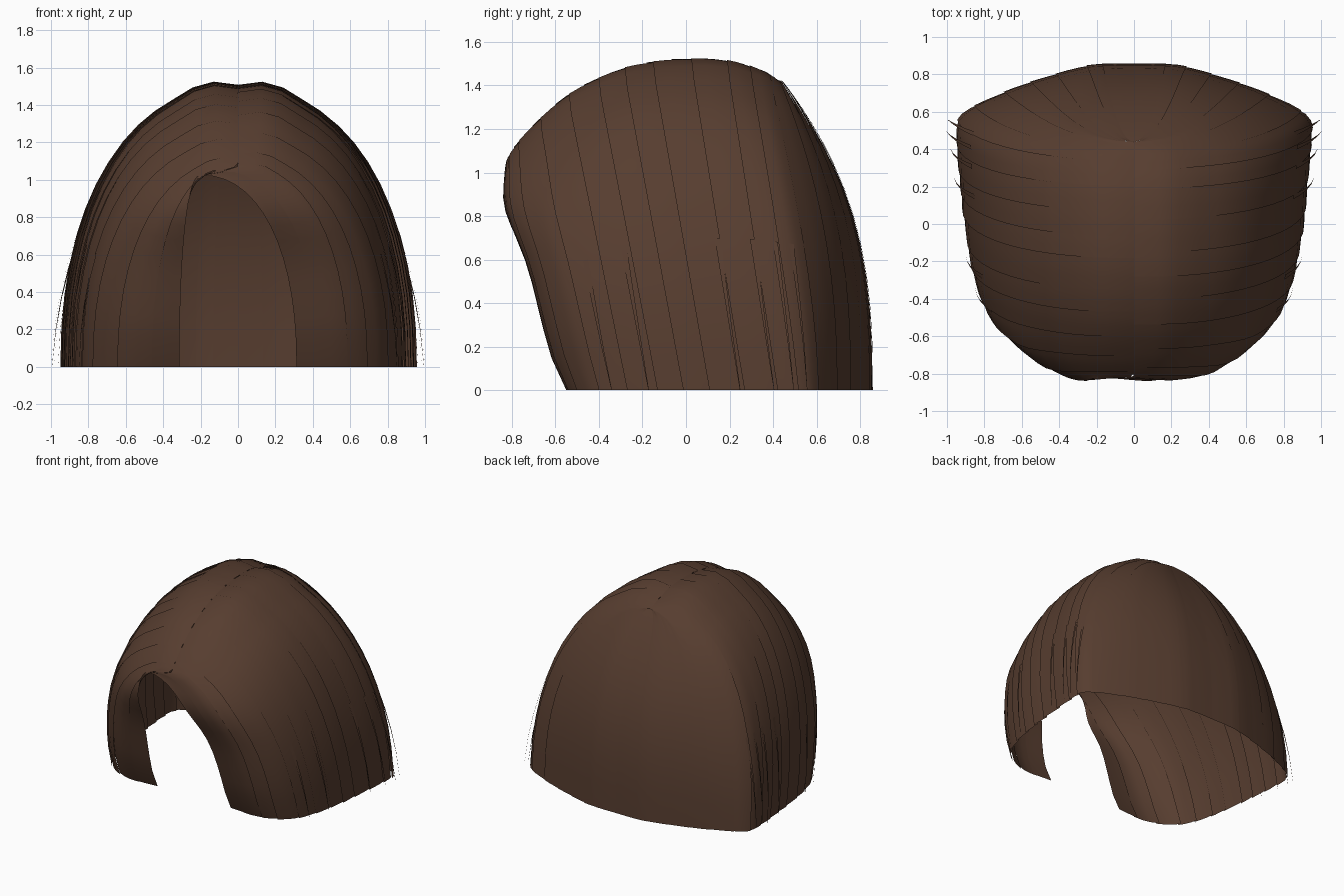
import bpy, math, random

if "Cube" in bpy.data.objects:
    bpy.data.objects.remove(bpy.data.objects["Cube"])
random.seed(4)

brown = bpy.data.materials.new("dark_brown_hair")
brown.diffuse_color = (0.095, 0.047, 0.029, 1)
brown.use_nodes = True
brown.node_tree.nodes["Principled BSDF"].inputs["Base Color"].default_value = brown.diffuse_color

# guide strands, front to back: root y, root z, hem x, hem y, sweep power
GUIDES = [
    (-.79, 1.02, .31, -.53, .7),
    (-.80, 1.07, .56, -.54, .7),
    (-.71, 1.19, .76, -.44, .85),
    (-.53, 1.34, .85, -.26, 1.0),
    (-.30, 1.45, .895, -.03, 1.0),
    (-.05, 1.495, .92, .20, 1.0),
    (.19, 1.49, .94, .42, 1.0),
    (.36, 1.44, .92, .58, 1.4),
    (.43, 1.42, .70, .70, 2.3),
    (.44, 1.42, .45, .79, 2.7),
    (.44, 1.42, .22, .85, 2.7),
    (.44, 1.42, .0, .855, 2.7),
]
LAST = len(GUIDES) - 1
STEPS = 14


def guide(u):
    """Smoothly interpolated guide strand."""
    u = max(0, min(LAST, u))
    i = min(int(u), LAST - 1)
    t = u - i
    a, b, c, d = (GUIDES[max(0, min(LAST, i + k))] for k in (-1, 0, 1, 2))
    return [q + .5 * t * (r - p + t * (2*p - 5*q + 4*r - s + t * (3*(q - r) + s - p)))
            for p, q, r, s in zip(a, b, c, d)]


def strand_point(u, s, side, lift):
    """Point on the hair shell: u from front to back, s from parting to hem."""
    y0, z0, x1, y1, power = guide(u)
    # the fringe crosses the forehead from a point left of centre
    x0 = -.2 * side * max(0, 1 - u)
    th = s * math.pi / 2
    h = max(0, math.cos(th)) ** .9 if s < 1 else 0
    x = x0 + (x1 - x0) * math.sin(th) ** .9
    y = y1 + (y0 - y1) * h ** power
    z = z0 * h
    # the fringe swells forward over the brow
    y -= .07 * max(0, 1 - u / 2.8) * math.exp(-((z - .84) / .2) ** 2)
    # hair rises a little beside the parting
    puff = .035 * math.exp(-((s - .1) / .07) ** 2) * min(1, u / 3)
    puff *= max(0, min(1, 8 - u))
    grow = 1 + lift * min(1, s * 5)
    return (side * x * grow, y * grow, z + puff + lift * .5 * h)


def make_mesh(name, verts, faces):
    me = bpy.data.meshes.new(name)
    me.from_pydata(verts, [], faces)
    me.materials.append(brown)
    me.polygons.foreach_set("use_smooth", [True] * len(me.polygons))
    ob = bpy.data.objects.new(name, me)
    bpy.context.collection.objects.link(ob)
    return ob


def add_lock(verts, faces, side, us, lifts):
    """Append one strip of hair running from parting to hem."""
    base, n = len(verts), STEPS + 1
    for u, lift in zip(us, lifts):
        verts += [strand_point(u, j / STEPS, side, lift) for j in range(n)]
    for c in range(len(us) - 1):
        for j in range(STEPS):
            a = base + c * n + j
            f = (a, a + 1, a + n + 1, a + n)
            faces.append(f if side > 0 else f[::-1])


# overlapping locks on both sides, up to the back panel
BACK = 10.2
for side, name in ((1, "right_hair"), (-1, "left_hair")):
    verts, faces = [], []
    u = 0.0
    while u < BACK:
        w = random.uniform(.45, .75)
        end = min(BACK + .15, u + w + .12)
        r = random.uniform(.008, .013) * (1 if u < 7 else .5)
        us = [u + (end - u) * k / 3 for k in range(4)]
        add_lock(verts, faces, side, us, [r, r * .7, r * .3, -r * .3])
        u += w
    make_mesh(name, verts, faces)

# one broad lock down the middle of the back
verts, faces = [], []
us = [BACK + (LAST - BACK) * k / 3 for k in range(4)]
for side in (1, -1):
    add_lock(verts, faces, side, us, [.003] * 4)
make_mesh("back_centre_lock", verts, faces)

# thin loose wisps standing off the sides
for side, name in ((1, "right_wisps"), (-1, "left_wisps")):
    verts, faces = [], []
    for u, out in ((5.2, .03), (5.9, .035), (6.4, .05), (6.8, .05), (2.6, .02), (3.4, .02)):
        b = len(verts)
        for j in range(5):
            s = .72 + .28 * j / 4
            width = .035 * (1 - j / 4) + .004
            for k in (0, 1):
                x, y, z = strand_point(u + k * width * 3, s, side, .008)
                verts.append((x + side * out * (j / 4) ** 1.2, y, z))
        for j in range(4):
            a = b + 2 * j
            f = (a, a + 2, a + 3, a + 1)
            faces.append(f if side > 0 else f[::-1])
    make_mesh(name, verts, faces)
